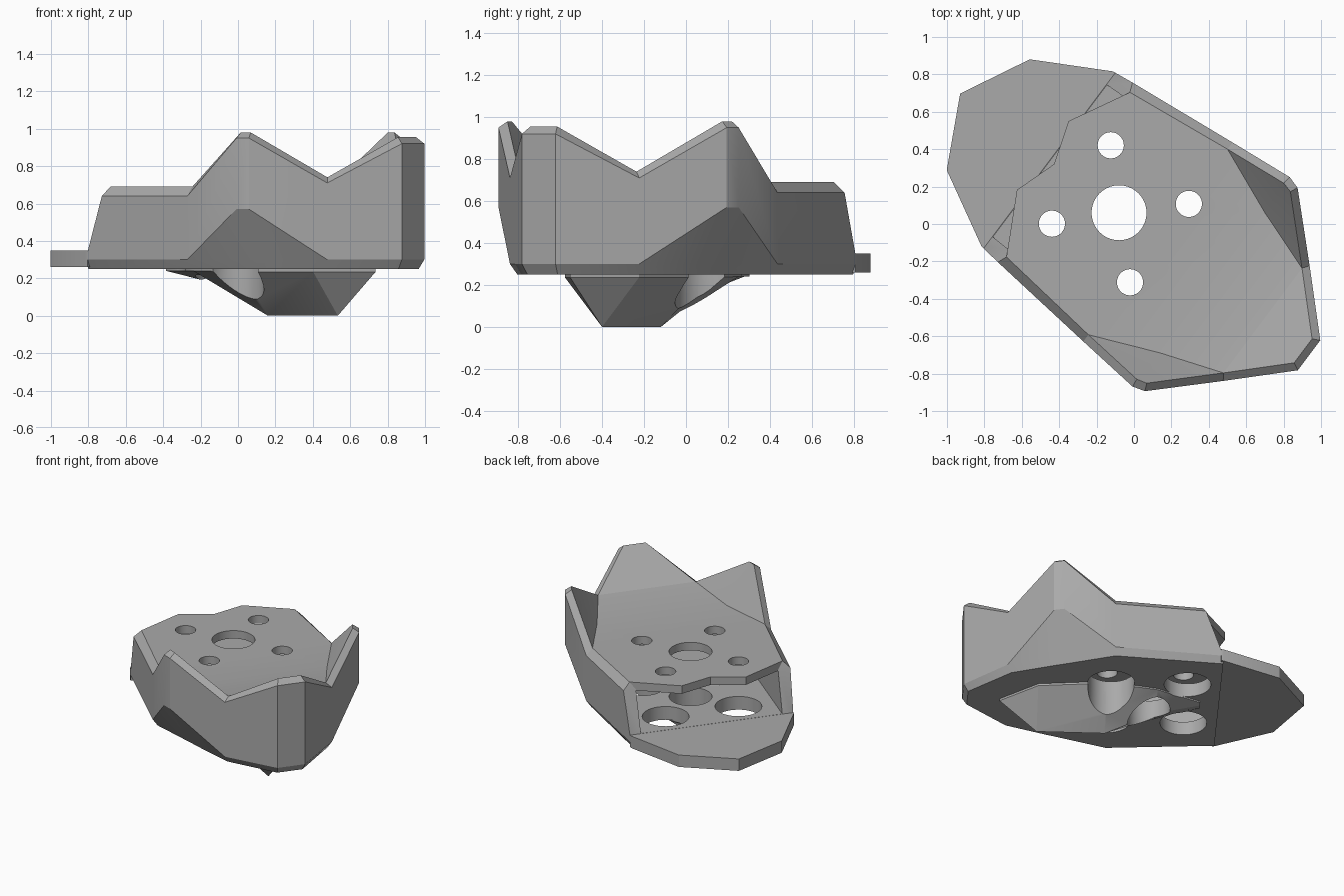
import bpy, bmesh, math
from mathutils import Vector

cube = bpy.data.objects.get("Cube")
if cube:
    bpy.data.objects.remove(cube)

grey = bpy.data.materials.new("plain_grey")
grey.use_nodes = True
grey.diffuse_color = (0.4, 0.4, 0.4, 1)
grey.node_tree.nodes["Principled BSDF"].inputs["Base Color"].default_value = (0.4, 0.4, 0.4, 1)


def place(u, v, z):
    """The part is symmetric about a diagonal: u runs along it, v across it."""
    return Vector((0.8 * u + 0.6 * v, -0.6 * u + 0.8 * v, z))


def finish(bm, name):
    bmesh.ops.remove_doubles(bm, verts=bm.verts, dist=0.0005)
    bmesh.ops.recalc_face_normals(bm, faces=bm.faces)
    mesh = bpy.data.meshes.new(name)
    bm.to_mesh(mesh)
    bm.free()
    ob = bpy.data.objects.new(name, mesh)
    bpy.context.scene.collection.objects.link(ob)
    mesh.materials.append(grey)
    return ob


def add_face(bm, points):
    clean = []
    for p in points:
        if all((p - q).length > 0.0005 for q in clean):
            clean.append(p)
    if len(clean) > 2:
        bm.faces.new([bm.verts.new(p) for p in clean])


def mirrored_loft(name, rings):
    """Skin half rings on both sides, then bridge the halves across the axis."""
    bm = bmesh.new()
    for side in (1, -1):
        for a, b in zip(rings, rings[1:]):
            for i in range(len(a) - 1):
                quad = (a[i], a[i + 1], b[i + 1], b[i])
                add_face(bm, [place(u, side * v, z) for u, v, z in quad])
    # Bottom and top caps, then the two ends
    spans = [rings[0], rings[-1], [r[0] for r in rings], [r[-1] for r in rings]]
    for span in spans:
        for p, q in zip(span, span[1:]):
            add_face(bm, [place(*p), place(*q), place(q[0], -q[1], q[2]), place(p[0], -p[1], p[2])])
    return finish(bm, name)


def prism(name, half, z0, z1):
    """Upright block whose outline is a half outline mirrored across the axis."""
    outline = half + [(u, -v) for u, v in reversed(half) if v > 0]
    low = [place(u, v, z0) for u, v in outline]
    high = [place(u, v, z1) for u, v in outline]
    bm = bmesh.new()
    add_face(bm, low)
    add_face(bm, high)
    for i in range(len(low)):
        j = (i + 1) % len(low)
        add_face(bm, [low[i], low[j], high[j], high[i]])
    return finish(bm, name)


def drill(u, v, radius, z0, z1):
    bm = bmesh.new()
    bmesh.ops.create_cone(bm, cap_ends=True, segments=40, radius1=radius, radius2=radius, depth=z1 - z0)
    bmesh.ops.translate(bm, verts=bm.verts, vec=place(u, v, (z0 + z1) / 2))
    ob = finish(bm, "drill_cutter")
    ob.hide_render = True
    return ob


def cut(ob, cutters):
    for c in cutters:
        mod = ob.modifiers.new("cut", 'BOOLEAN')
        mod.operation = 'DIFFERENCE'
        mod.solver = 'EXACT'
        mod.object = c
    bpy.context.view_layer.update()
    graph = bpy.context.evaluated_depsgraph_get()
    mesh = bpy.data.meshes.new_from_object(ob.evaluated_get(graph))
    ob.modifiers.clear()
    ob.data = mesh


# Shell: columns run from the open rear, past the side peak, to the front peak
outline = [(-0.58, 0.585), (0.16, 0.665), (0.515, 0.70), (0.583, 0.68), (0.885, 0.385), (1.17, 0.10)]
base = [(-0.58, 0.585), (0.16, 0.665), (0.515, 0.528), (0.583, 0.502), (0.885, 0.385), (1.17, 0.10)]
foot = [(-0.58, 0.56), (0.16, 0.63), (0.50, 0.50), (0.57, 0.475), (0.86, 0.36), (1.14, 0.09)]
crest = [(-0.46, 0.60)] + outline[1:]
inner = [(-0.44, 0.55), (0.16, 0.62), (0.51, 0.655), (0.565, 0.64), (0.86, 0.35), (1.13, 0.08)]
crest_z = [0.64, 0.64, 0.95, 0.95, 0.71, 0.92]
inner_z = [0.69, 0.69, 0.98, 0.98, 0.74, 0.955]
belly_z = [0.30, 0.30, 0.57, 0.57, 0.30, 0.30]


def ring(points, heights):
    return [(u, v, z) for (u, v), z in zip(points, heights)]


top_ring = ring(inner, inner_z)
plate_ring = list(top_ring)
plate_ring[2] = plate_ring[3] = (0.524, 0.468, 0.69)
shell = mirrored_loft("shell", [
    ring(foot, [0.25] * 6), ring(base, [0.30] * 6), ring(outline, belly_z),
    ring(crest, crest_z), top_ring, plate_ring])

# Keel under the base: edge ring and ridge line
keel = mirrored_loft("keel", [
    [(-0.45, 0.04, 0.27), (-0.15, 0.20, 0.27), (0.20, 0.28, 0.27), (0.667, 0.22, 0.27), (0.92, 0, 0.27)],
    [(-0.45, 0.04, 0.24), (-0.15, 0.20, 0.24), (0.20, 0.28, 0.235), (0.667, 0.22, 0.235), (0.92, 0, 0.235)],
    [(-0.45, 0, 0.24), (-0.15, 0, 0.17), (0.20, 0, 0), (0.667, 0, 0), (0.92, 0, 0.235)]])

# Base tongue and the notched rear lip of the top plate
tongue = prism("base_tongue", [(-0.565, 0.587), (-0.58, 0.585), (-0.974, 0.37), (-1.162, 0)], 0.26, 0.35)
lip = prism("plate_lip", [(-0.44, 0.55), (-0.61, 0.23), (-0.534, 0)], 0.63, 0.69)

# Hollow and drilled holes
hollow = prism("hollow_cutter", [(-0.85, 0.50), (0.20, 0.53), (0.75, 0.28)], 0.35, 0.63)
hollow.hide_render = True
drills = [drill(-0.10, 0, 0.147, -0.2, 1.2)]
for u in (-0.352, 0.17):
    for v in (-0.262, 0.262):
        drills.append(drill(u, v, 0.07, 0.55, 1.0))
        drills.append(drill(u, v, 0.16, -0.2, 0.5))
cut(shell, [hollow] + drills)
cut(keel, drills)
for c in [hollow] + drills:
    bpy.data.objects.remove(c)

# Smooth curved hole walls, keep creases
for ob in (shell, keel, tongue, lip):
    bpy.ops.object.select_all(action='DESELECT')
    ob.select_set(True)
    bpy.context.view_layer.objects.active = ob
    bpy.ops.object.shade_smooth_by_angle(angle=math.radians(25))
